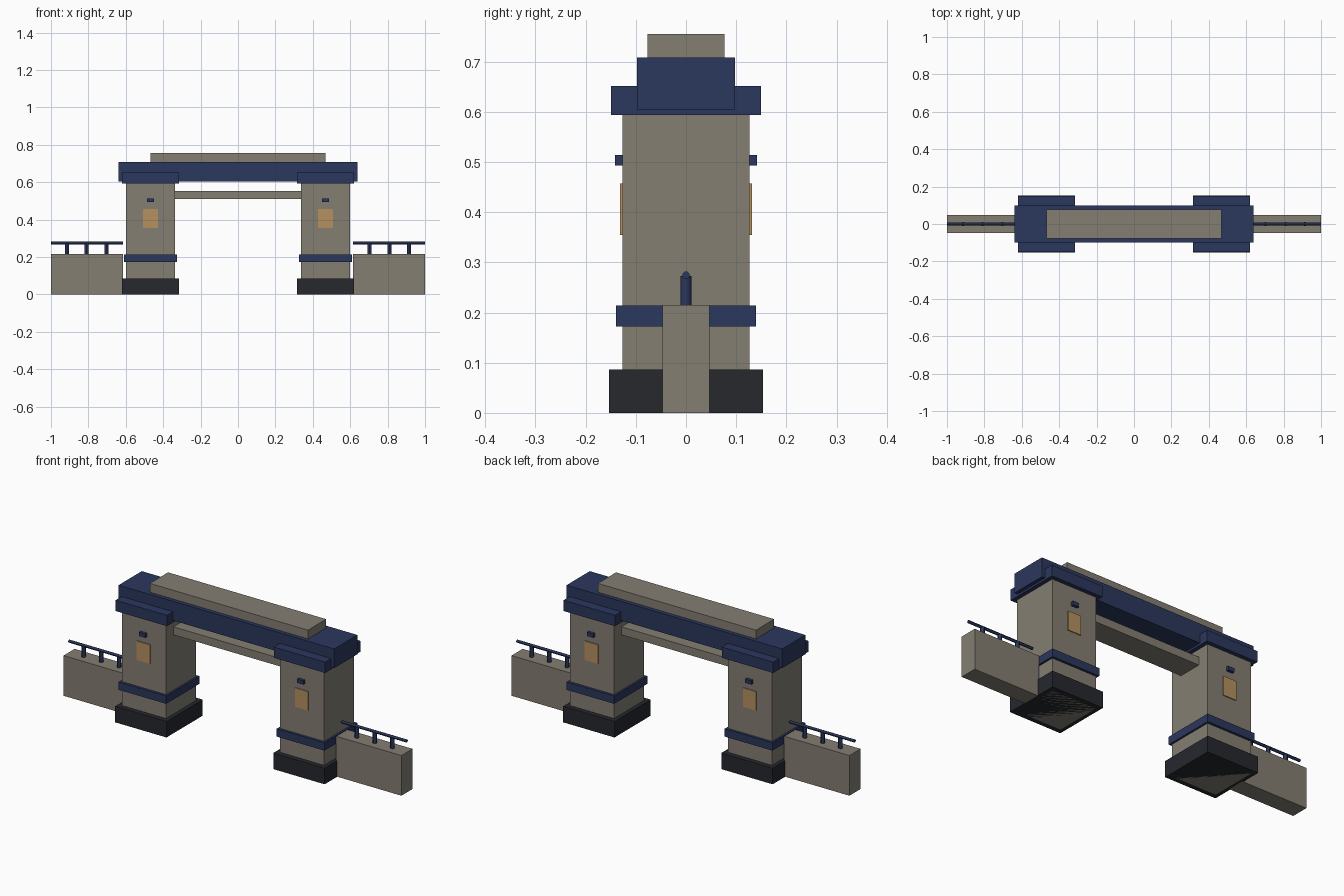
import bpy
import math

if "Cube" in bpy.data.objects:
    bpy.data.objects.remove(bpy.data.objects["Cube"])


def material(name, rgb):
    m = bpy.data.materials.new(name)
    m.diffuse_color = (*rgb, 1)
    m.use_nodes = True
    m.node_tree.nodes["Principled BSDF"].inputs["Base Color"].default_value = m.diffuse_color
    return m


STONE = material("stone", (0.23, 0.21, 0.17))
BLUE = material("blue_trim", (0.024, 0.038, 0.11))
DARK = material("dark_plinth", (0.019, 0.021, 0.027))
AMBER = material("amber_panel", (0.46, 0.28, 0.115))


def box(name, x, y, z, mat):
    """Box from (min, max) ranges on each axis."""
    bpy.ops.mesh.primitive_cube_add(
        size=1, location=[(a + b) / 2 for a, b in (x, y, z)])
    ob = bpy.context.object
    ob.name = name
    ob.scale = [b - a for a, b in (x, y, z)]
    bpy.ops.object.transform_apply(location=False, rotation=False, scale=True)
    ob.data.materials.append(mat)
    return ob


def rod(name, radius, length, loc, mat, along_x=False):
    bpy.ops.mesh.primitive_cylinder_add(
        vertices=12, radius=radius, depth=length, location=loc,
        rotation=(0, math.pi / 2 if along_x else 0, 0))
    ob = bpy.context.object
    ob.name = name
    ob.data.materials.append(mat)
    bpy.ops.object.shade_smooth_by_angle()
    return ob


def centred(c, half):
    return (c - half, c + half)


PX = 0.468  # pillar centre
for side, s in (("left", -1), ("right", 1)):
    cx = s * PX
    # pillar: plinth, shaft, band and cap
    for part, hx, hy, z, mat in (
            ("plinth", 0.152, 0.153, (0, 0.086), DARK),
            ("pillar", 0.131, 0.127, (0, 0.60), STONE),
            ("pillar_band", 0.141, 0.14, (0.172, 0.214), BLUE),
            ("pillar_cap", 0.152, 0.149, (0.594, 0.652), BLUE)):
        box(f"{side}_{part}", centred(cx, hx), (-hy, hy), z, mat)

    # lit panel and small lamp on front and back
    for face, f in (("front", -1), ("back", 1)):
        box(f"{side}_{face}_panel", centred(cx, 0.039),
            sorted((f * 0.12, f * 0.132)), (0.355, 0.457), AMBER)
        box(f"{side}_{face}_lamp", centred(cx, 0.018),
            sorted((f * 0.12, f * 0.142)), (0.493, 0.514), BLUE)

    # side wall with railing
    box(f"{side}_wall", sorted((s * 0.614, s * 1.0)), (-0.047, 0.047),
        (0, 0.215), STONE)
    rod(f"{side}_rail", 0.0075, 0.386, (s * 0.807, 0, 0.2745), BLUE, True)
    for i, x in enumerate((0.704, 0.809, 0.914)):
        rod(f"{side}_rail_post_{i + 1}", 0.011, 0.06,
            (s * x, 0, 0.243), BLUE)

# spanning members
box("main_beam", (-0.638, 0.638), (-0.098, 0.098), (0.605, 0.708), BLUE)
box("top_slab", (-0.468, 0.468), (-0.077, 0.077), (0.708, 0.755), STONE)
box("lower_lintel", (-0.342, 0.342), (-0.065, 0.065), (0.51, 0.553), STONE)
